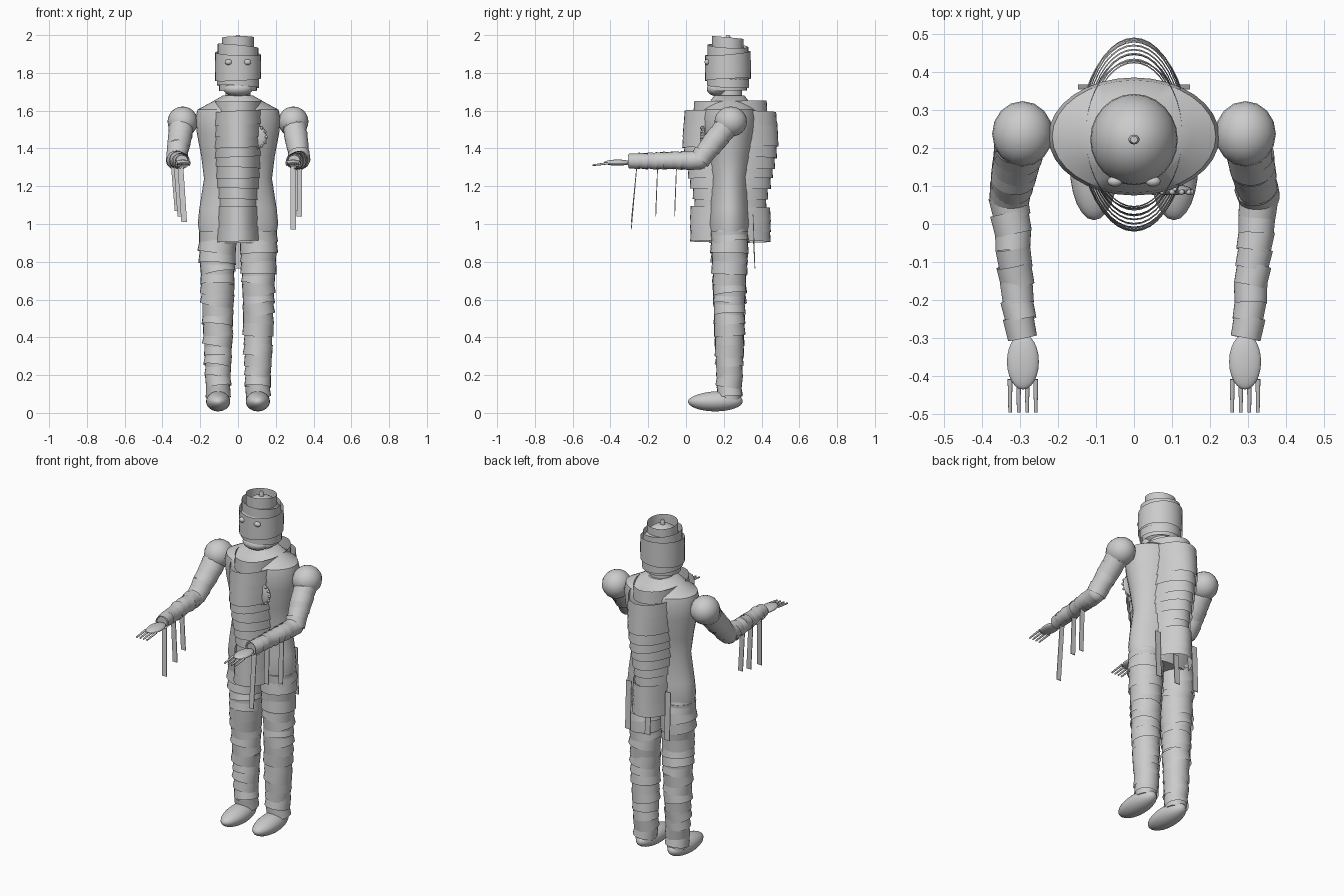
import bpy, bmesh, math, random
from mathutils import Vector, Matrix, Euler

random.seed(7)
cube = bpy.data.objects.get("Cube")
if cube:
    bpy.data.objects.remove(cube)

linen = bpy.data.materials.new("grey_linen")
linen.use_nodes = True
GREY = (0.6, 0.6, 0.6, 1)
linen.diffuse_color = GREY
linen.node_tree.nodes["Principled BSDF"].inputs["Base Color"].default_value = GREY
UP = Vector((0, 0, 1))
CY = 0.23  # depth of the body axis


def finish(bm, name, angle=40):
    mesh = bpy.data.meshes.new(name)
    bm.to_mesh(mesh)
    bm.free()
    mesh.materials.append(linen)
    ob = bpy.data.objects.new(name, mesh)
    bpy.context.collection.objects.link(ob)
    bpy.ops.object.select_all(action='DESELECT')
    ob.select_set(True)
    bpy.context.view_layer.objects.active = ob
    bpy.ops.object.shade_smooth_by_angle(angle=math.radians(angle))
    return ob


def skin(bm, sections, seg=24, caps=True):
    """Bridge elliptical sections: (centre, rx, ry, rotation)."""
    loops = []
    for c, rx, ry, rot in sections:
        loops.append([bm.verts.new(Vector(c) + rot @ Vector((rx * math.cos(a), ry * math.sin(a), 0)))
                      for a in (2 * math.pi * k / seg for k in range(seg))])
    for lo, hi in zip(loops, loops[1:]):
        for k in range(seg):
            j = (k + 1) % seg
            bm.faces.new((lo[k], lo[j], hi[j], hi[k]))
    if caps:
        bm.faces.new(loops[0][::-1])
        bm.faces.new(loops[-1])


def lathe(name, rows, y=CY, seg=32, caps=True):
    bm = bmesh.new()
    skin(bm, [((0, y, z), rx, ry, Matrix()) for z, rx, ry in rows], seg, caps)
    return finish(bm, name)


def ellipsoid(name, c, r, rot=(0, 0, 0), u=24, v=16):
    bm = bmesh.new()
    m = Matrix.LocRotScale(Vector(c), Euler(rot), Vector(r))
    bmesh.ops.create_uvsphere(bm, u_segments=u, v_segments=v, radius=1, matrix=m)
    return finish(bm, name)


def limb(name, a, b, ra, rb):
    a, b = Vector(a), Vector(b)
    rot = UP.rotation_difference(b - a).to_matrix()
    bm = bmesh.new()
    skin(bm, [(a, ra, ra, rot), (b, rb, rb, rot)])
    return finish(bm, name)


def wraps(name, a, b, ra, rb, count, tilt, overlap=1.25):
    """Open, loosely tilted bandage rings along a straight limb."""
    a, b = Vector(a), Vector(b)
    base = UP.rotation_difference(b - a).to_matrix()
    half = base @ UP * (b - a).length / count * overlap / 2
    bm = bmesh.new()
    for i in range(count):
        t = (i + 0.5) / count
        lean = Euler([random.uniform(-tilt, tilt) for _ in range(2)] + [0]).to_matrix()
        rot = base @ lean
        r = (ra + (rb - ra) * t) * random.uniform(1.0, 1.07)
        off = base @ lean @ base.inverted() @ half
        c = a.lerp(b, t)
        skin(bm, [(c - off, r * 1.02, r * 1.02, rot), (c + off, r * 0.97, r * 0.97, rot)], 24, False)
    return finish(bm, name)


def strip(name, top, bottom, width):
    """Loose hanging strip of cloth facing the front."""
    bm = bmesh.new()
    w, d = Vector((width / 2, 0, 0)), Vector((0, 0.002, 0))
    top, bottom = Vector(top), Vector(bottom)
    lo = [bm.verts.new(bottom + p) for p in (-w - d, w - d, w + d, -w + d)]
    hi = [bm.verts.new(top + p) for p in (-w - d, w - d, w + d, -w + d)]
    for k in range(4):
        j = (k + 1) % 4
        bm.faces.new((lo[k], lo[j], hi[j], hi[k]))
    bm.faces.new(lo[::-1])
    bm.faces.new(hi)
    return finish(bm, name)


# Torso and neck
lathe("torso", [(0.9, 0.195, 0.105), (1.0, 0.213, 0.118), (1.08, 0.205, 0.112), (1.24, 0.18, 0.108),
                (1.36, 0.195, 0.128), (1.48, 0.218, 0.148), (1.56, 0.225, 0.155), (1.605, 0.215, 0.148),
                (1.64, 0.15, 0.11), (1.68, 0.08, 0.08)])
lathe("neck", [(1.6, 0.07, 0.07), (1.78, 0.062, 0.065)])

# Broad deep rings of cloth around the torso
bm = bmesh.new()
for z, rx, ry in ((0.945, 0.123, 0.21), (1.0, 0.117, 0.213), (1.055, 0.117, 0.215), (1.115, 0.114, 0.192),
                  (1.17, 0.117, 0.2), (1.225, 0.12, 0.21), (1.28, 0.124, 0.22), (1.335, 0.128, 0.236),
                  (1.39, 0.132, 0.246), (1.445, 0.135, 0.252), (1.5, 0.138, 0.25), (1.56, 0.142, 0.247),
                  (1.615, 0.128, 0.195)):
    rot = Euler((random.uniform(-0.02, 0.02), random.uniform(-0.06, 0.06), 0)).to_matrix()
    ry *= random.uniform(0.985, 1.015)
    skin(bm, [((0, CY + 0.005, z - 0.038), rx * 1.01, ry * 1.01, rot),
              ((0, CY + 0.005, z + 0.036), rx * 0.99, ry * 0.99, rot)], 40, False)
finish(bm, "torso_wraps")

# Head with its bandage rings, eyes, jaw and top knot
HY = 0.222
ellipsoid("head", (0, HY, 1.83), (0.115, 0.12, 0.145))
ellipsoid("jaw", (0, 0.17, 1.715), (0.078, 0.06, 0.04))
bm = bmesh.new()
for z, r, h in ((1.725, 0.1, 0.02), (1.752, 0.112, 0.024), (1.79, 0.121, 0.026), (1.835, 0.122, 0.03),
                (1.875, 0.121, 0.028), (1.915, 0.108, 0.028), (1.955, 0.084, 0.032)):
    rot = Euler((random.uniform(-0.12, 0.12), random.uniform(-0.1, 0.1), 0)).to_matrix()
    skin(bm, [((0, HY, z - h), r, r, rot), ((0, HY, z + h), r, r, rot)], 32, False)
finish(bm, "head_wraps")
lathe("top_knot", [(1.965, 0.013, 0.012), (1.99, 0.015, 0.013), (2.0, 0.01, 0.009)], HY, 12)

# Heart patch with a stitched bead rim on the left of the chest
ellipsoid("chest_patch", (0.1, 0.09, 1.46), (0.052, 0.014, 0.06))
for k in range(12):
    a = 2 * math.pi * k / 12
    ellipsoid("patch_stitch", (0.1 + 0.05 * math.cos(a), 0.084, 1.46 + 0.056 * math.sin(a)),
              (0.008, 0.008, 0.008), u=8, v=6)

for side, s in (("left", 1), ("right", -1)):
    ellipsoid(side + "_eye", (s * 0.05, 0.112, 1.857), (0.02, 0.014, 0.015), u=16, v=10)

    # Leg, leg bandages and foot
    hip, ankle = (s * 0.11, CY, 0.96), (s * 0.105, CY, 0.07)
    limb(side + "_leg", ankle, hip, 0.058, 0.097)
    wraps(side + "_leg_wraps", (s * 0.105, CY, 0.09), hip, 0.062, 0.097, 16, 0.17)
    foot = ellipsoid(side + "_foot", (s * 0.105, 0.155, 0.061), (0.064, 0.145, 0.053))
    for v in foot.data.vertices:  # the toe tapers, the heel stays full
        f = 1 + 0.9 * (v.co.y - 0.155)
        v.co.z = 0.05 + (v.co.z - 0.05) * f if v.co.z > 0.05 else v.co.z

    # Arm held forward
    shoulder, elbow, wrist = (s * 0.295, CY, 1.535), (s * 0.328, 0.07, 1.338), (s * 0.297, -0.295, 1.333)
    ellipsoid(side + "_shoulder", (s * 0.293, 0.237, 1.542), (0.08, 0.086, 0.08), u=16, v=12)
    limb(side + "_upper_arm", shoulder, elbow, 0.062, 0.048)
    limb(side + "_forearm", elbow, wrist, 0.046, 0.032)
    ellipsoid(side + "_elbow", elbow, (0.049, 0.049, 0.049))
    wraps(side + "_upper_arm_wraps", shoulder, elbow, 0.064, 0.052, 6, 0.14)
    wraps(side + "_forearm_wraps", elbow, wrist, 0.05, 0.038, 8, 0.14)

    # Hand and four thin fingers
    ellipsoid(side + "_hand", (s * 0.292, -0.362, 1.325), (0.042, 0.073, 0.016))
    for k in range(4):
        x = s * (0.292 + 0.0225 * (k - 1.5))
        limb(side + "_finger", (x, -0.408, 1.322), (x, -0.495, 1.311), 0.0065, 0.0045)

# Strips hanging from the forearms
for y, drift, xl, zl, xr, zr in ((-0.26, -0.03, 0.292, 0.97, -0.285, 1.01),
                                 (-0.15, -0.01, 0.3, 1.07, -0.305, 1.04),
                                 (-0.05, -0.01, 0.325, 1.04, -0.32, 1.07)):
    strip("left_arm_strip", (xl, y, 1.31), (xl, y + drift, zl), 0.03)
    strip("right_arm_strip", (xr - 0.02, y, 1.31), (xr, y + drift, zr), 0.03)

# Strips hanging behind the hips
for x, top in ((-0.13, 1.05), (0, 0.95), (0.13, 1.05)):
    strip("hip_strip", (x, 0.355, top), (x, 0.365, 0.765), 0.035)
